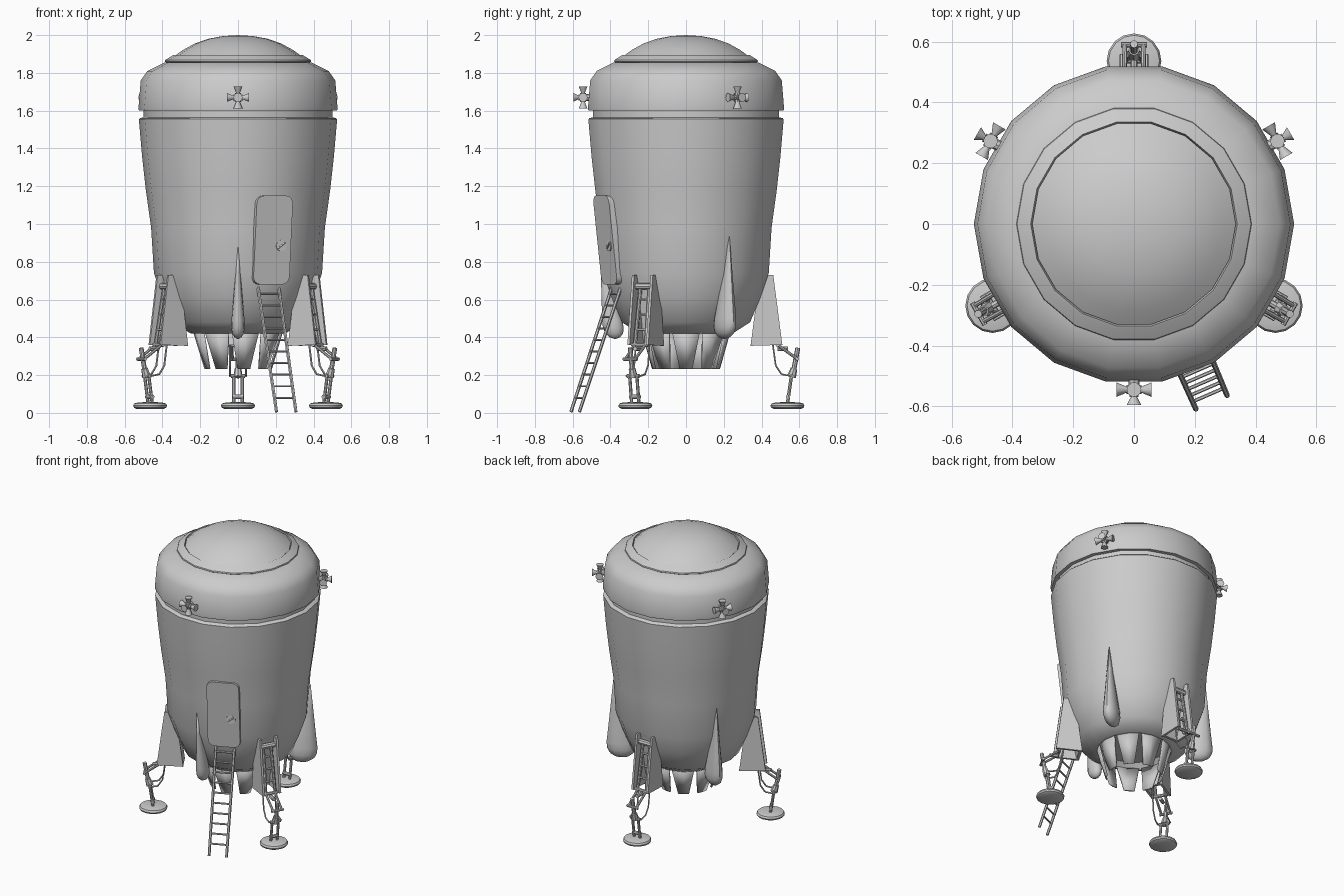
import bpy, bmesh
from math import sin, cos, radians, pi
from mathutils import Vector

if "Cube" in bpy.data.objects:
    bpy.data.objects.remove(bpy.data.objects["Cube"])


def P(az, r, t, z):
    """Point at azimuth az (degrees): radial r, tangential t, height z."""
    a = radians(az)
    return Vector((r * cos(a) - t * sin(a), r * sin(a) + t * cos(a), z))


def finish(bm, name, angle=35):
    bmesh.ops.recalc_face_normals(bm, faces=bm.faces)
    me = bpy.data.meshes.new(name)
    bm.to_mesh(me)
    bm.free()
    ob = bpy.data.objects.new(name, me)
    bpy.context.collection.objects.link(ob)
    bpy.ops.object.select_all(action='DESELECT')
    ob.select_set(True)
    bpy.context.view_layer.objects.active = ob
    if angle:
        bpy.ops.object.shade_smooth_by_angle(angle=radians(angle))
    return ob


def bridge(bm, rings):
    """Skin a list of vertex rings; a ring with one vertex is a pole."""
    for a, b in zip(rings, rings[1:]):
        n = max(len(a), len(b))
        for i in range(n):
            q = [a[i % len(a)], a[(i + 1) % len(a)], b[(i + 1) % len(b)], b[i % len(b)]]
            bm.faces.new(list(dict.fromkeys(q)))


def lathe(name, profile, n=18, angle=35):
    bm = bmesh.new()
    rings = []
    for r, z in profile:
        rings.append([bm.verts.new(P(360 * i / n, r, 0, z)) for i in range(n)] if r
                     else [bm.verts.new((0, 0, z))])
    bridge(bm, rings)
    return finish(bm, name, angle)


def rod(bm, a, b, r1, r2=None, n=8):
    """Capped cylinder or cone from a to b."""
    r2 = r1 if r2 is None else r2
    q = (b - a).to_track_quat('Z', 'Y')
    rings = [[bm.verts.new(c + q @ Vector((r * cos(2 * pi * i / n), r * sin(2 * pi * i / n), 0)))
              for i in range(n)] for c, r in ((a, r1), (b, r2))]
    bridge(bm, rings)
    for ring in rings:
        bm.faces.new(ring)


def prism(bm, rings):
    """Solid between two equal outlines."""
    vs = [[bm.verts.new(p) for p in ring] for ring in rings]
    bridge(bm, vs)
    for ring in vs:
        bm.faces.new(ring)


# Hull, upper cap and dome
lathe("hull", [(0, .46), (.20, .455), (.235, .42), (.25, .42), (.345, .48), (.40, .61), (.445, .74),
               (.46, .98), (.488, 1.18), (.508, 1.36), (.525, 1.555), (.52, 1.56), (.50, 1.565),
               (.50, 1.60), (.525, 1.60), (.527, 1.615), (.515, 1.76), (.48, 1.81), (.39, 1.855), (0, 1.86)])
lathe("collar", [(.37, 1.85), (.387, 1.86), (.385, 1.868), (.35, 1.89), (.34, 1.895), (.335, 1.88), (0, 1.88)])
lathe("dome", [(.335, 1.87), (.335, 1.89), (.29, 1.922), (.23, 1.955), (.16, 1.98), (.08, 1.995), (0, 2.0)])

# Engine petals
bm = bmesh.new()
for k in range(9):
    az = 40 * k
    top = [bm.verts.new(P(az + d, .238, 0, .43)) for d in (-18, 0, 18)]
    bot = [bm.verts.new(P(az + d, .18, 0, .232)) for d in (-11, 0, 11)]
    for i in range(2):
        bm.faces.new((top[i], top[i + 1], bot[i + 1], bot[i]))
petals = finish(bm, "engine_petals")
petals.modifiers.new("thickness", 'SOLIDIFY').thickness = .01

# Landing legs with housings
for k, az in enumerate((90, 210, 330)):
    def Q(r, t, z):
        return P(az, r, t, z)

    bm = bmesh.new()
    side = [(.39, .73), (.462, .73), (.51, .36), (.342, .355)]
    for s in (-1, 1):
        prism(bm, [[Q(r, s * t, z) for r, z in side] for t in (.05, .064)])
    back = [(.40, .73), (.43, .73), (.36, .36), (.342, .36)]
    prism(bm, [[Q(r, t, z) for r, z in back] for t in (-.055, .055)])
    finish(bm, f"leg_housing_{k + 1}", 0)

    bm = bmesh.new()
    rod(bm, Q(.435, -.052, .67), Q(.435, .052, .67), .018)          # top hinge
    rod(bm, Q(.485, -.05, .36), Q(.485, .05, .36), .011)            # mid hinge
    rod(bm, Q(.59, -.042, .285), Q(.59, .042, .285), .009)          # knee bar
    rod(bm, Q(.558, -.036, .195), Q(.558, .036, .195), .011)        # ankle bar
    rod(bm, Q(.485, 0, .34), Q(.54, 0, .34), .012)
    for s in (-1, 1):
        rod(bm, Q(.435, s * .026, .67), Q(.485, s * .032, .36), .010)
        rod(bm, Q(.485, s * .032, .36), Q(.59, s * .03, .285), .008)
        rod(bm, Q(.558, s * .022, .195), Q(.537, s * .022, .05), .009)
        path = [(.42, .50), (.46, .36), (.475, .25), (.505, .205), (.558, .195)]
        for a, b in zip(path, path[1:]):
            rod(bm, Q(a[0], s * .042, a[1]), Q(b[0], s * .042, b[1]), .005, n=6)
    for z in (.44, .52, .60):
        r = .435 + (.67 - z) * .161
        rod(bm, Q(r, -.03, z), Q(r, .03, z), .007, n=6)
    rod(bm, Q(.558, 0, .19), Q(.572, 0, .235), .024, .018)
    rod(bm, Q(.572, 0, .235), Q(.592, 0, .345), .013)
    rod(bm, Q(.54, -.03, .085), Q(.54, .03, .085), .012)
    finish(bm, f"landing_leg_{k + 1}")

    foot = lathe(f"foot_{k + 1}", [(0, .02), (.07, .02), (.086, .028), (.09, .038), (.084, .05),
                                   (.06, .056), (0, .057)], 16)
    foot.location = Q(.537, 0, 0)


# Teardrop pods
def pod(name, az, r0, r1, z0, z1, wt, wr):
    bm = bmesh.new()
    rings = []
    for f, w in ((0, 0), (.02, .5), (.06, .85), (.12, 1), (.2, .97), (.4, .72), (.7, .36), (1, 0)):
        r, z = r0 + (r1 - r0) * f, z0 + (z1 - z0) * f
        n = 12 if w else 1
        rings.append([bm.verts.new(P(az, r + w * wr * cos(2 * pi * i / n) * (n > 1),
                                     w * wt * sin(2 * pi * i / n), z)) for i in range(n)])
    bridge(bm, rings)
    finish(bm, name, 50)


pod("front_pod", -90, .375, .455, .39, .89, .036, .055)
pod("right_pod", 30, .405, .46, .39, .94, .048, .09)
pod("left_pod", 150, .405, .46, .39, .94, .048, .09)

# Manoeuvring thruster clusters
for k, az in enumerate((-90, 30, 150)):
    bm = bmesh.new()
    c = P(az, .545, 0, 1.67)
    rod(bm, P(az, .48, 0, 1.67), c, .018)
    out, tan = P(az, 1, 0, 0), P(az, 0, 1, 0)
    for d in (out, tan, -tan, Vector((0, 0, 1)), Vector((0, 0, -1))):
        rod(bm, c, c + d * .024, .015)
        rod(bm, c + d * .022, c + d * (.05 if d is out else .058), .009, .024, 10)
    finish(bm, f"thruster_cluster_{k + 1}")

# Door: rounded panel leaning with the hull
DOOR = -66.5


def door_point(t, z, off):
    return P(DOOR, .437 + (z - .68) * .112 + off, t, z)


outline = []
for sx, sz, a0 in ((1, 1, 0), (-1, 1, 90), (-1, -1, 180), (1, -1, 270)):
    for i in range(5):
        a = radians(a0 + i * 22.5)
        outline.append((sx * .062 + .042 * cos(a), .915 + sz * .193 + .042 * sin(a)))
bm = bmesh.new()
prism(bm, [[door_point(t, z, o) for t, z in outline] for o in (-.05, .004)])
finish(bm, "door")
bm = bmesh.new()
rod(bm, door_point(.048, .885, 0), door_point(.048, .885, .008), .03, n=14)
rod(bm, door_point(.028, .87, .01), door_point(.068, .90, .01), .005, n=6)
finish(bm, "door_handle")

# Ladder
bm = bmesh.new()
lo, hi = (.64, .005), (.395, .685)
for s in (-1, 1):
    rod(bm, P(DOOR, lo[0], s * .056, lo[1]), P(DOOR, hi[0], s * .06, hi[1]), .009, n=6)
for i in range(10):
    f = .11 + i * .09
    r, z = lo[0] + (hi[0] - lo[0]) * f, lo[1] + (hi[1] - lo[1]) * f
    rod(bm, P(DOOR, r, -.056, z), P(DOOR, r, .056, z), .006, n=6)
finish(bm, "ladder")
